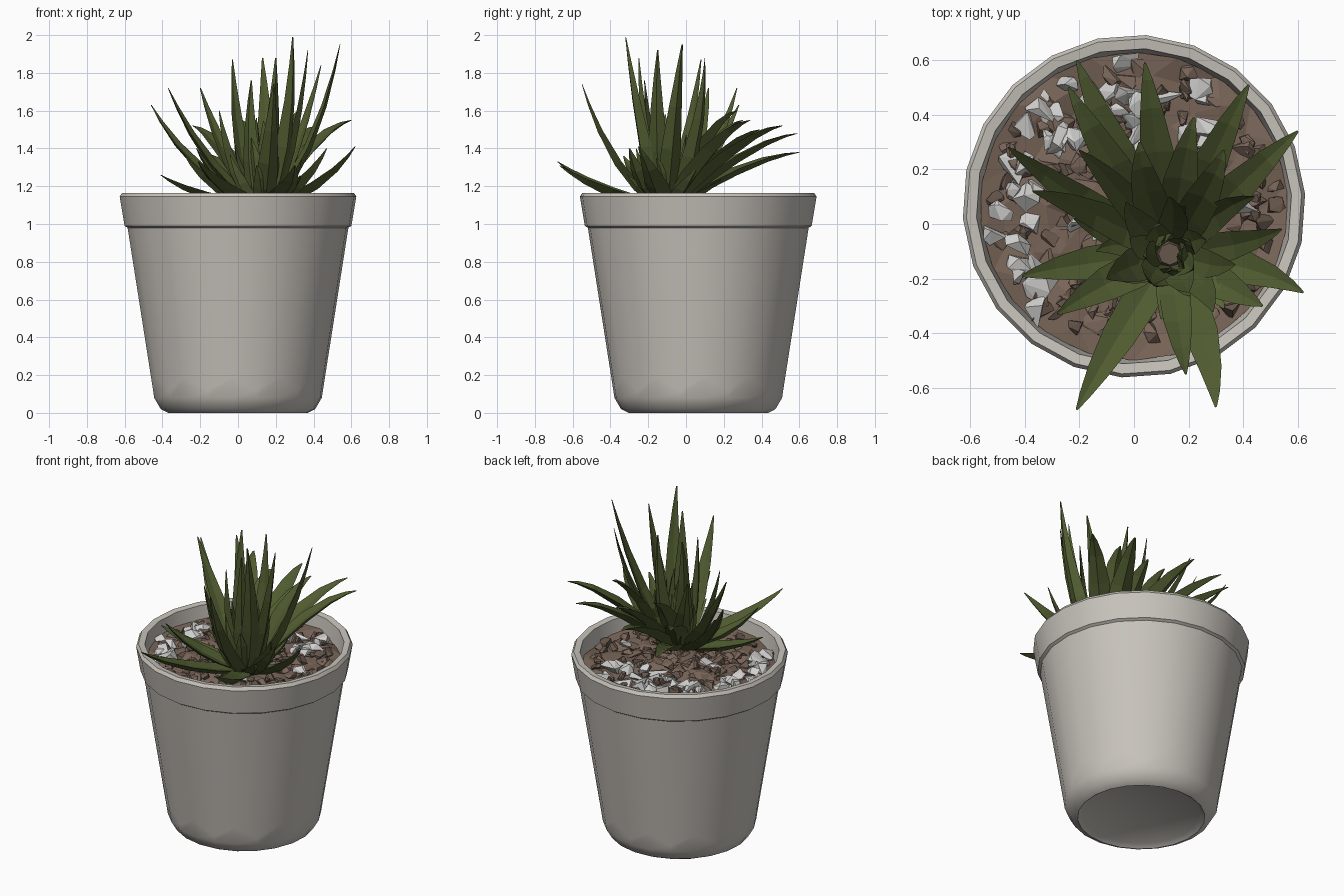
import bpy, bmesh, math, random
from mathutils import Vector

random.seed(4)
if "Cube" in bpy.data.objects:
    bpy.data.objects.remove(bpy.data.objects["Cube"], do_unlink=True)


def material(name, r, g, b):
    m = bpy.data.materials.new(name)
    m.use_nodes = True
    m.diffuse_color = (r, g, b, 1)
    bsdf = m.node_tree.nodes["Principled BSDF"]
    bsdf.inputs["Base Color"].default_value = (r, g, b, 1)
    bsdf.inputs["Roughness"].default_value = 0.8
    return m


clay = material("pale grey clay", .575, .545, .5)
soil_brown = material("soil brown", .19, .13, .098)
dark_brown = material("dark brown stone", .13, .092, .07)
white_stone = material("white stone", .64, .635, .62)
leaf_green = material("leaf green", .08, .107, .03)
light_green = material("light leaf green", .1, .132, .038)


def finish(name, bm, mat, smooth=False):
    bmesh.ops.recalc_face_normals(bm, faces=bm.faces)
    mesh = bpy.data.meshes.new(name)
    bm.to_mesh(mesh)
    bm.free()
    mesh.materials.append(mat)
    obj = bpy.data.objects.new(name, mesh)
    bpy.context.collection.objects.link(obj)
    if smooth:
        bpy.ops.object.select_all(action='DESELECT')
        obj.select_set(True)
        bpy.context.view_layer.objects.active = obj
        bpy.ops.object.shade_smooth_by_angle(angle=math.radians(35))


def bridge(bm, a, b):
    n = len(a)
    for i in range(n):
        bm.faces.new((a[i], a[(i + 1) % n], b[(i + 1) % n], b[i]))


POT_Y = 0.065
SIDES = 22

# Pot: lathed wall with a scalloped foot, a thick lip and an open inside
profile = [(.34, .02), (.37, 0), (.41, .02), (.445, .08), (.462, .19), (.586, .98),
           (.602, .99), (.628, 1.145), (.615, 1.165), (.578, 1.16), (.555, 1.0)]
bm = bmesh.new()
rings = []
for k, (r, z) in enumerate(profile):
    ring = []
    for i in range(SIDES):
        a = math.tau * (i + .25) / SIDES
        dz = -.07 if k == 4 and i % 2 else 0
        dr = dz * .16
        ring.append(bm.verts.new(((r + dr) * math.cos(a), POT_Y + (r + dr) * math.sin(a), z + dz)))
    rings.append(ring)
for a, b in zip(rings, rings[1:]):
    bridge(bm, a, b)
bm.faces.new(rings[0])
finish("pot", bm, clay, True)

# Soil: rough disc of concentric rings
bm = bmesh.new()
centre = bm.verts.new((0, POT_Y, 1.08))
previous = None
for k in range(1, 8):
    r = .565 * k / 7
    ring = []
    for i in range(SIDES):
        a = math.tau * (i + .5 * (k % 2)) / SIDES
        z = 1.07 + random.uniform(-.02, .02)
        ring.append(bm.verts.new((r * math.cos(a), POT_Y + r * math.sin(a), z)))
    if previous:
        bridge(bm, previous, ring)
    else:
        for i in range(SIDES):
            bm.faces.new((centre, ring[i], ring[(i + 1) % SIDES]))
    previous = ring
bmesh.ops.triangulate(bm, faces=bm.faces)
finish("soil", bm, soil_brown)


# Gravel: angular chips, white ones gathered at the back and on the right side
def pale_zone(x, y):
    return (y > .24 and x < .34) or x < -.34


def chips(name, mat, count, pale_share, brown_share, low, high, level):
    bm = bmesh.new()
    for i in range(count):
        r = .525 * math.sqrt((i + .5) / count)
        a = i * 2.39996 + random.uniform(-.2, .2)
        x, y = r * math.cos(a), POT_Y + r * math.sin(a)
        if random.random() > (pale_share if pale_zone(x, y) else brown_share):
            continue
        size = random.uniform(low, high)
        verts = []
        for _ in range(9):
            d = Vector([random.gauss(0, 1) for _ in range(3)]).normalized() * size
            verts.append(bm.verts.new((x + d.x, y + d.y, level + d.z * .7)))
        hull = bmesh.ops.convex_hull(bm, input=verts)
        inside = [v for v in hull["geom_interior"] if isinstance(v, bmesh.types.BMVert)]
        bmesh.ops.delete(bm, geom=inside, context='VERTS')
    finish(name, bm, mat)


chips("brown_gravel", soil_brown, 190, .5, .75, .035, .06, 1.07)
chips("dark_gravel", dark_brown, 150, .35, .4, .03, .05, 1.075)
chips("white_gravel", white_stone, 150, .72, .05, .042, .075, 1.085)


# Leaves: tapering keeled blades swept along a bent path
CROWN = Vector((.13, -.11, 1.1))


def leaf(name, tip, width, mat, rise):
    tip = Vector(tip)
    out = Vector((tip.x - CROWN.x, tip.y - CROWN.y, 0))
    heading = out.normalized()
    side = Vector((-heading.y, heading.x, 0))
    base = CROWN + heading * .04
    bend = base + out * .58 + side * random.uniform(-.06, .06)
    bend.z = base.z + (tip.z - base.z) * rise
    bm = bmesh.new()
    previous = None
    for t, w in ((0, .75), (.22, 1), (.45, .92), (.7, .6), (.88, .3), (1, .06)):
        p = base * (1 - t) ** 2 + bend * 2 * t * (1 - t) + tip * t * t
        tangent = (bend - base) * (1 - t) + (tip - bend) * t
        normal = tangent.cross(side).normalized()
        if normal.z < 0:
            normal.negate()
        half = width * w / 2
        ring = [bm.verts.new(p + side * s * half + normal * h * half)
                for s, h in ((-1, .2), (0, -.45), (1, .2), (0, -.02))]
        if previous:
            bridge(bm, previous, ring)
        else:
            bm.faces.new(ring)
        previous = ring
    bm.faces.new(previous)
    finish(name, bm, mat)


# Long leaves by tip position: low back ones arch over, the rest sweep upward
tips = [(-.21, .6, 1.38), (-.24, .5, 1.52), (-.46, .28, 1.63), (-.37, .12, 1.72),
        (-.41, -.19, 1.26), (-.28, -.33, 1.36), (-.21, -.68, 1.33), (.3, -.67, 1.31),
        (.19, -.55, 1.74), (.62, -.25, 1.41), (.54, -.02, 1.95), (.6, .34, 1.55),
        (.42, .51, 1.52), (.04, .59, 1.48), (.22, .39, 1.5), (.29, -.32, 1.99),
        (.37, -.15, 1.92), (-.03, .08, 1.87), (.13, .1, 1.88), (.2, -.25, 1.88),
        (-.2, .27, 1.72), (.07, -.22, 1.76), (.44, .1, 1.84), (.33, .27, 1.6),
        (-.22, .02, 1.4), (.47, -.3, 1.4), (-.1, -.2, 1.6), (.02, .3, 1.55)]
for i, tip in enumerate(tips):
    steep = tip[2] > 1.6
    arching = tip[1] > .25 and not steep
    leaf(f"long_leaf_{i + 1}", tip, .115 if steep else .135, leaf_green, .92 if arching else .3)

# Short inner leaves filling the crown
for i in range(20):
    a = i * 2.4
    r = .03 + .014 * i
    tip = (CROWN.x + r * math.cos(a), CROWN.y + r * math.sin(a), 1.58 - .018 * i)
    leaf(f"inner_leaf_{i + 1}", tip, .1, light_green if i % 3 == 0 else leaf_green, .5)

# Stem holding the leaves in the soil
bm = bmesh.new()
bmesh.ops.create_cone(bm, cap_ends=True, segments=8, radius1=.08, radius2=.04, depth=.1)
bmesh.ops.translate(bm, verts=bm.verts, vec=CROWN)
finish("stem", bm, dark_brown)
